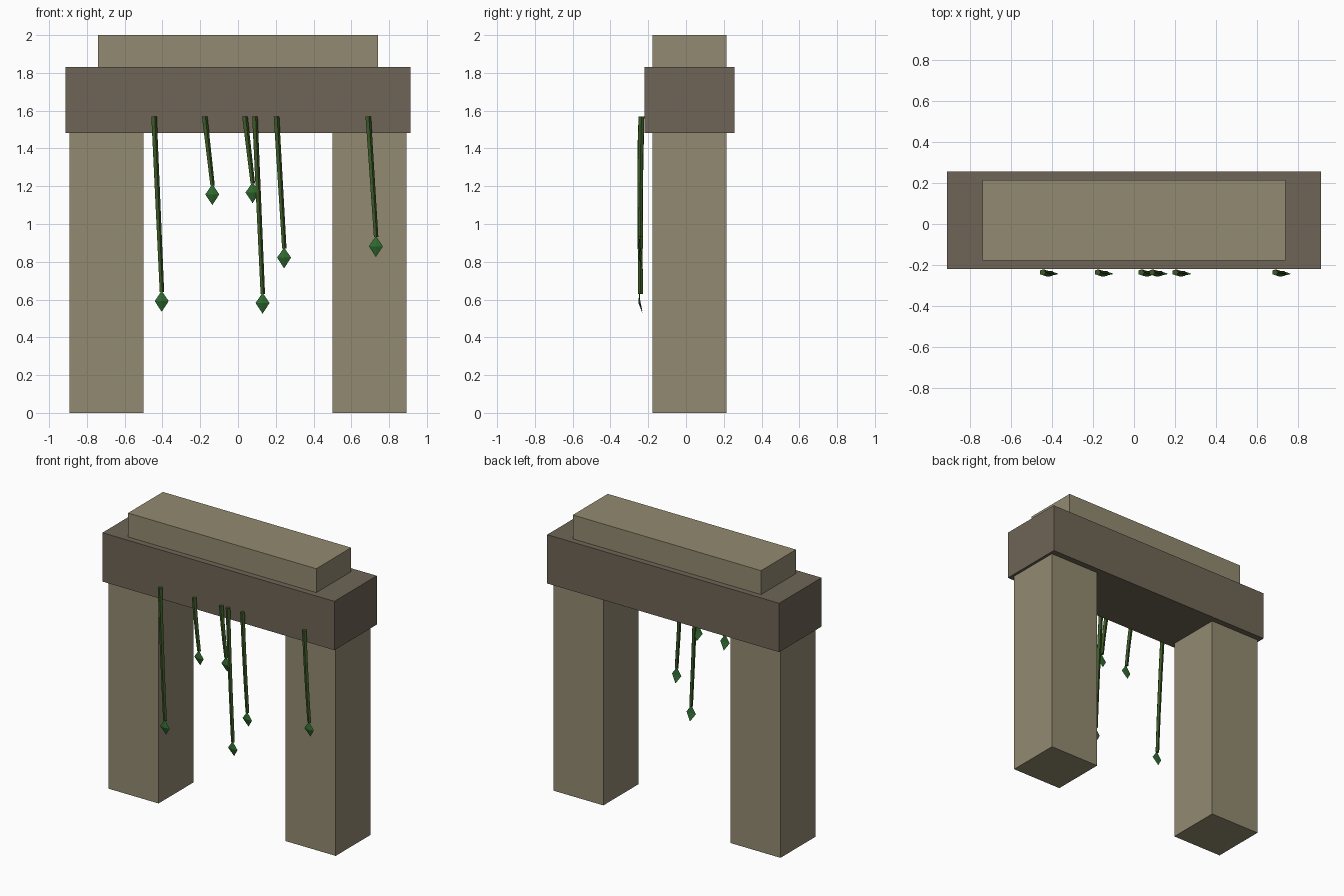
import bpy, bmesh, math
from mathutils import Vector

if "Cube" in bpy.data.objects:
    bpy.data.objects.remove(bpy.data.objects["Cube"])


def material(name, rgb):
    m = bpy.data.materials.new(name)
    m.diffuse_color = (*rgb, 1)
    m.use_nodes = True
    m.node_tree.nodes["Principled BSDF"].inputs["Base Color"].default_value = m.diffuse_color
    return m


STONE = material("stone", (0.29, 0.255, 0.165))
DARK_STONE = material("dark_stone", (0.156, 0.13, 0.093))
VINE = material("vine_green", (0.045, 0.10, 0.02))
LEAF = material("leaf_green", (0.03, 0.15, 0.03))


def finish(bm, name, mat):
    bmesh.ops.recalc_face_normals(bm, faces=bm.faces)
    me = bpy.data.meshes.new(name)
    bm.to_mesh(me)
    bm.free()
    me.materials.append(mat)
    ob = bpy.data.objects.new(name, me)
    bpy.context.collection.objects.link(ob)
    return ob


def box(name, lo, hi, mat):
    bm = bmesh.new()
    bmesh.ops.create_cube(bm, size=1)
    lo, hi = Vector(lo), Vector(hi)
    for v in bm.verts:
        v.co = (lo + hi) / 2 + v.co * (hi - lo)
    return finish(bm, name, mat)


def stem(name, top, bottom, r_top, r_bottom, sides=5):
    # Slightly forward-bowed, tapered strand
    bm = bmesh.new()
    top, bottom = Vector(top), Vector(bottom)
    rings = []
    for i in range(4):
        t = i / 3
        c = top.lerp(bottom, t) - Vector((0, 0.004 * math.sin(math.pi * t), 0))
        r = r_top + (r_bottom - r_top) * t
        rings.append([bm.verts.new(c + Vector((r * math.cos(a), r * math.sin(a), 0)))
                      for a in (2 * math.pi * k / sides for k in range(sides))])
    for a, b in zip(rings, rings[1:]):
        for k in range(sides):
            n = (k + 1) % sides
            bm.faces.new((a[k], a[n], b[n], b[k]))
    bm.faces.new(rings[0])
    bm.faces.new(rings[-1])
    return finish(bm, name, VINE)


def leaf(name, x, z):
    # Thin diamond, bent back towards the tip
    bm = bmesh.new()
    outline = [(0, -0.246, 0.006), (0.037, -0.244, -0.048),
               (0, -0.23, -0.105), (-0.037, -0.244, -0.048)]
    ring = [bm.verts.new((x + dx, y, z + dz)) for dx, y, dz in outline]
    front = bm.verts.new((x, -0.252, z - 0.048))
    back = bm.verts.new((x, -0.242, z - 0.048))
    for k in range(4):
        bm.faces.new((ring[k], ring[(k + 1) % 4], front))
        bm.faces.new((ring[(k + 1) % 4], ring[k], back))
    return finish(bm, name, LEAF)


# Stone gateway
Y0, Y1 = -0.178, 0.214
for side, x0, x1 in (("left", -0.893, -0.5), ("right", 0.5, 0.893)):
    box(side + "_pillar", (x0, Y0, 0), (x1, Y1, 1.485), STONE)
box("lintel", (-0.912, -0.22, 1.483), (0.912, 0.256, 1.83), DARK_STONE)
box("cap_stone", (-0.74, Y0, 1.829), (0.74, Y1, 2.0), STONE)

# Hanging vines: top x, lower end z
vines = [(-0.446, 0.64), (-0.178, 1.205), (0.035, 1.215),
         (0.088, 0.63), (0.202, 0.87), (0.688, 0.93)]
for i, (x, z) in enumerate(vines, 1):
    stem(f"vine_{i}", (x, -0.236, 1.57), (x + 0.042, -0.241, z), 0.016, 0.013)
    leaf(f"vine_leaf_{i}", x + 0.042, z)
